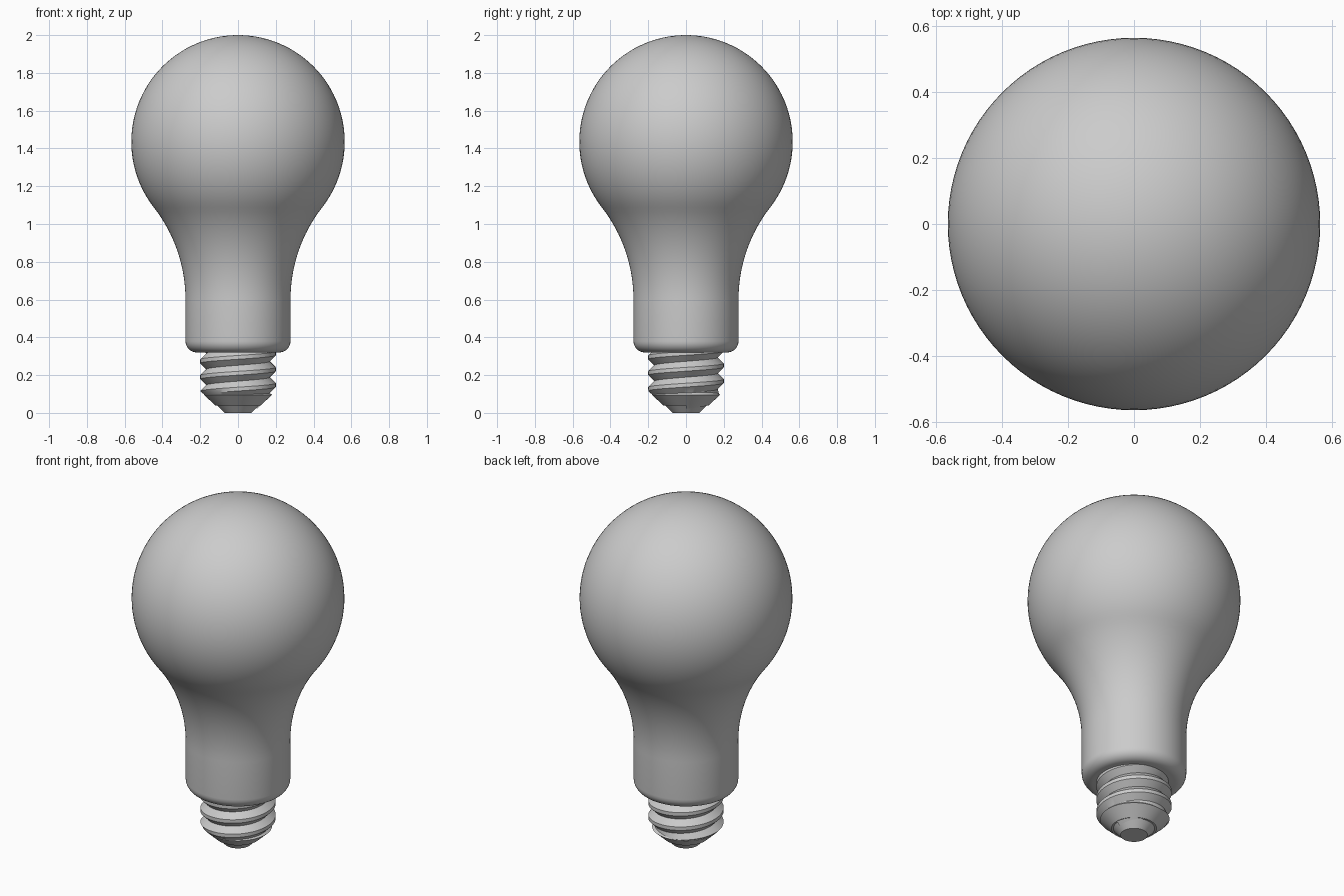
import bpy, bmesh
from math import sin, cos, pi, radians, atan2, hypot

cube = bpy.data.objects.get("Cube")
if cube:
    bpy.data.objects.remove(cube, do_unlink=True)

grey = bpy.data.materials.new("plain grey")
grey.use_nodes = True
grey.diffuse_color = (0.6, 0.6, 0.6, 1)
grey.node_tree.nodes["Principled BSDF"].inputs["Base Color"].default_value = grey.diffuse_color


def finish(name, bm):
    bmesh.ops.remove_doubles(bm, verts=bm.verts, dist=1e-5)
    bmesh.ops.recalc_face_normals(bm, faces=bm.faces)
    mesh = bpy.data.meshes.new(name)
    bm.to_mesh(mesh)
    bm.free()
    mesh.materials.append(grey)
    obj = bpy.data.objects.new(name, mesh)
    bpy.context.collection.objects.link(obj)
    bpy.ops.object.select_all(action='DESELECT')
    obj.select_set(True)
    bpy.context.view_layer.objects.active = obj
    bpy.ops.object.shade_smooth_by_angle(angle=radians(25))
    return obj


def lathe(name, profile, steps=96):
    """Spin a (radius, height) profile around the z axis."""
    bm = bmesh.new()
    verts = [bm.verts.new((r, 0, z)) for r, z in profile]
    edges = [bm.edges.new(pair) for pair in zip(verts, verts[1:])]
    bmesh.ops.spin(bm, geom=verts + edges, cent=(0, 0, 0), axis=(0, 0, 1),
                   angle=2 * pi, steps=steps, use_merge=True)
    return finish(name, bm)


def arc(cx, cz, radius, start, end, steps):
    angles = [start + (end - start) * i / steps for i in range(steps + 1)]
    return [(max(0, cx + radius * cos(a)), cz + radius * sin(a)) for a in angles]


# Glass bulb: rounded lower rim, straight neck, tangent flare, spherical head
head_r, neck_r, rim = 0.565, 0.278, 0.06
head_z, flare_z, base_z = 2 - head_r, 0.6, 0.32
drop = head_z - flare_z
flare_r = (neck_r**2 + drop**2 - head_r**2) / (2 * (head_r - neck_r))
join = atan2(drop, neck_r + flare_r)
profile = [(0, base_z)]
profile += arc(neck_r - rim, base_z + rim, rim, -pi / 2, 0, 8)
profile += arc(neck_r + flare_r, flare_z, flare_r, pi, pi - join, 16)
profile += arc(0, head_z, head_r, -join, pi / 2, 40)[1:]
lathe("glass_bulb", profile)

# Screw base core with a tapered lower end
root, crest = 0.168, 0.2
lathe("base_core", [(0, 0.04), (0.12, 0.04), (0.18, 0.095),
                    (root - 0.004, 0.11), (root - 0.004, 0.34), (0, 0.34)])

# Bottom contact
lathe("bottom_contact", [(0, 0), (0.072, 0), (0.11, 0.04), (0, 0.045)])


# Helical thread: a ridge section swept up the base, trimmed to the taper
def thread(name, pitch=0.084, low=0.021, turns=4, n=72):
    section = [(0, root), (0.38, crest), (0.62, crest), (1, root)]
    bm = bmesh.new()
    rows = []
    for i in range(turns * n + 1):
        a = 2 * pi * i / n
        row = []
        for t, r in section:
            z = low + pitch * (i / n + t)
            r = min(r, max(0.1, 0.117 + (z - 0.04) * 1.09))
            row.append(bm.verts.new((r * cos(a), r * sin(a), z)))
        rows.append(row)
    for lower, upper in zip(rows, rows[1:]):
        for k in range(len(section) - 1):
            bm.faces.new((lower[k], upper[k], upper[k + 1], lower[k + 1]))
    return finish(name, bm)


thread("screw_thread")
